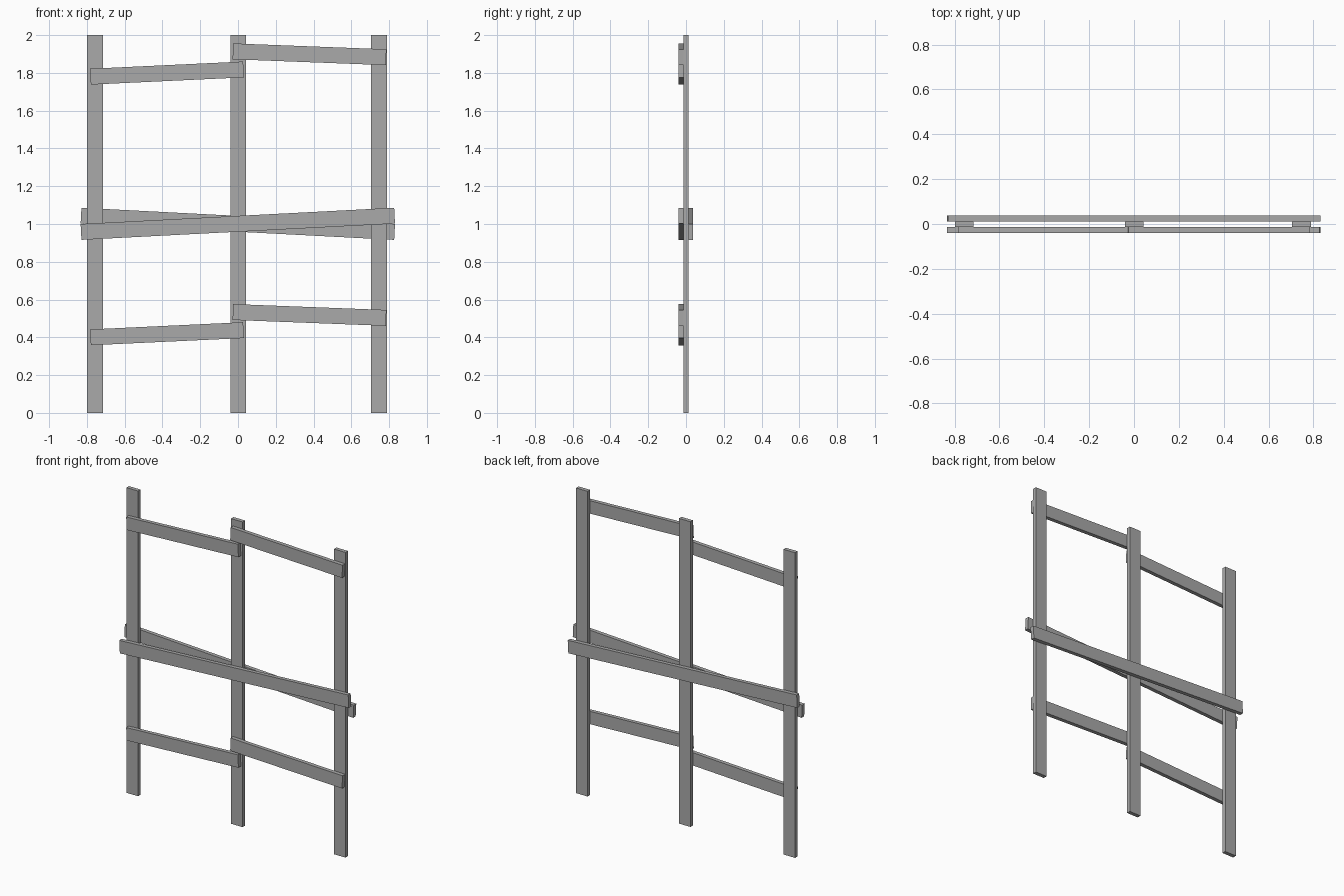
import bpy
from math import atan2, hypot
from mathutils import Matrix

cube = bpy.data.objects.get("Cube")
if cube:
    bpy.data.objects.remove(cube, do_unlink=True)

grey = bpy.data.materials.new("grey_wood")
grey.use_nodes = True
colour = (0.4, 0.4, 0.4, 1)
grey.diffuse_color = colour
grey.node_tree.nodes["Principled BSDF"].inputs["Base Color"].default_value = colour

WIDTH = 0.084
THICK = 0.026
FRONT, MIDDLE, BACK = -0.027, -0.001, 0.025


def board(name, start, end, y):
    """Flat board whose centre line runs between two (x, z) points."""
    dx, dz = end[0] - start[0], end[1] - start[1]
    bpy.ops.mesh.primitive_cube_add(size=1)
    ob = bpy.context.object
    ob.name = ob.data.name = name
    ob.data.transform(Matrix.Diagonal((hypot(dx, dz), THICK, WIDTH, 1)))
    ob.location = ((start[0] + end[0]) / 2, y, (start[1] + end[1]) / 2)
    ob.rotation_euler.y = -atan2(dz, dx)
    ob.data.materials.append(grey)


# Upright posts
for name, x in (("right", -0.757), ("middle", 0.001), ("left", 0.747)):
    board(name + "_post", (x, 0), (x, 2), MIDDLE)

# Short sloping rails, one pair low and one pair high
for level, z in (("lower", 0), ("upper", 1.38)):
    board(level + "_right_rail", (-0.781, 0.4 + z), (0.029, 0.438 + z), FRONT)
    board(level + "_left_rail", (-0.027, 0.534 + z), (0.784, 0.503 + z), FRONT)

# Long crossed rails on either side of the posts
board("front_cross_rail", (-0.831, 0.958), (0.829, 1.044), FRONT)
board("back_cross_rail", (-0.831, 1.044), (0.829, 0.958), BACK)
